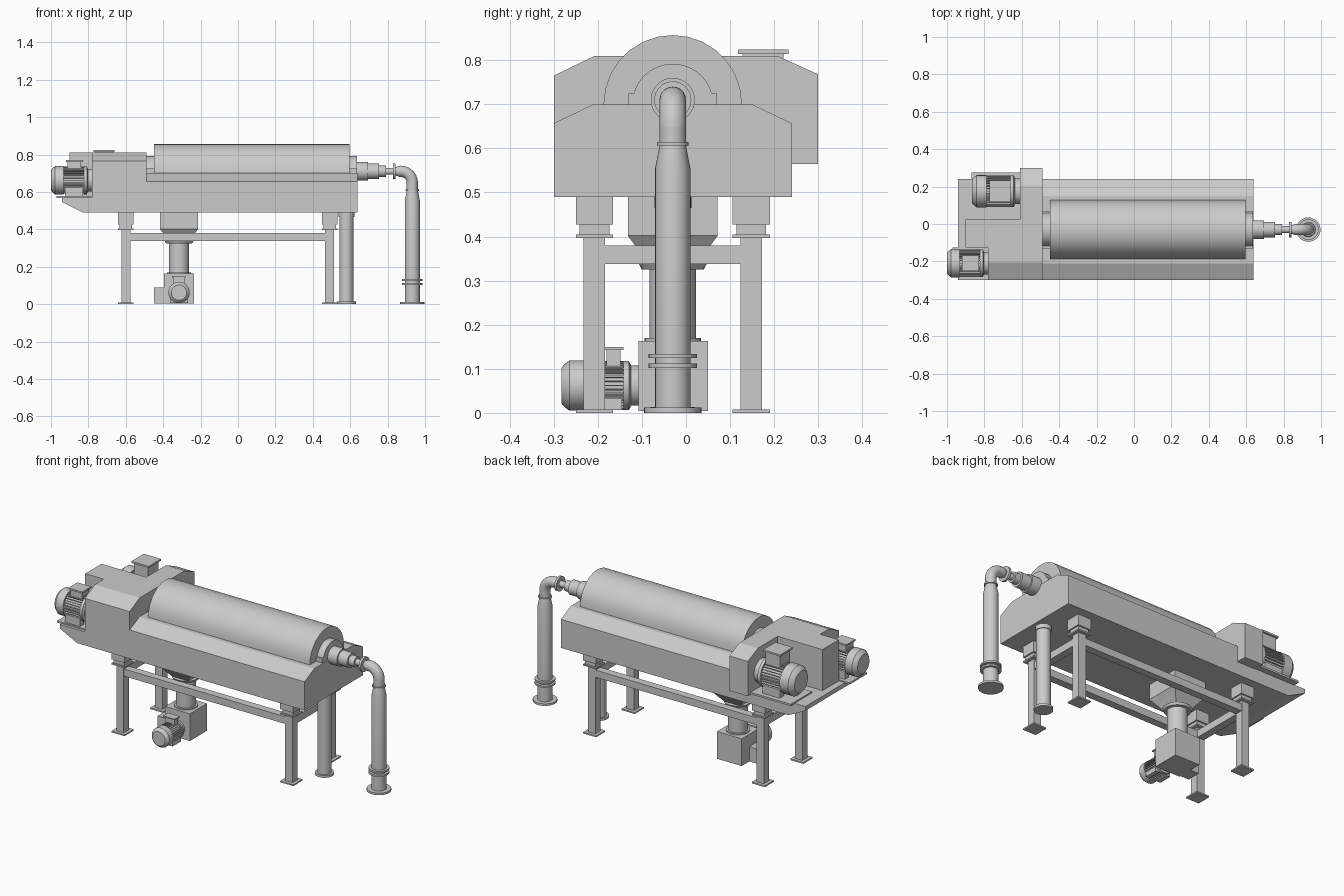
import bpy, bmesh
from math import pi, sin, cos, radians
from mathutils import Matrix, Vector

if "Cube" in bpy.data.objects:
    bpy.data.objects.remove(bpy.data.objects["Cube"])

CY = -0.03  # machine centre line in y


def finish(name, bm, smooth=False):
    bmesh.ops.recalc_face_normals(bm, faces=bm.faces[:])
    me = bpy.data.meshes.new(name)
    bm.to_mesh(me)
    bm.free()
    if smooth:
        me.shade_smooth()
        me.set_sharp_from_angle(angle=radians(32))
    ob = bpy.data.objects.new(name, me)
    bpy.context.collection.objects.link(ob)
    return ob


def add_box(bm, x0, x1, y0, y1, z0, z1, m=Matrix()):
    mat = m @ Matrix.Translation(((x0 + x1) / 2, (y0 + y1) / 2, (z0 + z1) / 2)) \
        @ Matrix.Diagonal((x1 - x0, y1 - y0, z1 - z0, 1))
    bmesh.ops.create_cube(bm, size=1, matrix=mat)


def box(name, *dims):
    bm = bmesh.new()
    add_box(bm, *dims)
    return finish(name, bm)


def prism(name, pts, a, b, axis='x', smooth=False):
    """Extrude a profile: (y, z) along x, or (x, z) along y."""
    bm = bmesh.new()
    put = (lambda p, t: (t, p[0], p[1])) if axis == 'x' else (lambda p, t: (p[0], t, p[1]))
    lo = [bm.verts.new(put(p, a)) for p in pts]
    hi = [bm.verts.new(put(p, b)) for p in pts]
    bm.faces.new(lo)
    bm.faces.new(hi)
    for i in range(len(pts)):
        j = (i + 1) % len(pts)
        bm.faces.new((lo[i], lo[j], hi[j], hi[i]))
    return finish(name, bm, smooth)


def lathe(name, prof, m, n=32):
    """Revolve (distance, radius) points about local z, with closed ends."""
    bm = bmesh.new()
    rings = [[bm.verts.new(m @ Vector((r * cos(2 * pi * k / n), r * sin(2 * pi * k / n), t)))
              for k in range(n)] for t, r in prof]
    for a, b in zip(rings, rings[1:]):
        for k in range(n):
            bm.faces.new((a[k], a[(k + 1) % n], b[(k + 1) % n], b[k]))
    bm.faces.new(rings[0])
    bm.faces.new(rings[-1])
    return finish(name, bm, True)


def arc(r, z, n, start=0.0):
    return [(CY + r * cos(start + (pi - 2 * start) * i / n),
             z + r * sin(start + (pi - 2 * start) * i / n)) for i in range(n + 1)]


def up(x, y, z=0):
    return Matrix.Translation((x, y, z))


ALONG_X = Matrix.Rotation(pi / 2, 4, 'Y')


def motor(name, m, L, R, box_x, box_w, box_top, foot):
    """Finned electric motor lying along local x, fan end at the origin."""
    lathe(name + "_housing", [(0, R * .72), (L * .04, R * .86), (L * .1, R), (L * .31, R),
                              (L * .31, R * .86), (L * .8, R * .86), (L * .8, R * .98),
                              (L * .87, R * .98), (L * .9, R * .8), (L, R * .8)], m @ ALONG_X)
    bm = bmesh.new()
    for i in range(32):
        add_box(bm, L * .31, L * .8, -R * .025, R * .025, R * .8, R * .97,
                m @ Matrix.Rotation(2 * pi * i / 32, 4, 'X'))
    finish(name + "_fins", bm)
    # terminal box with lid, and mounting feet
    bm = bmesh.new()
    x0, x1 = box_x
    t = R * .12
    add_box(bm, x0 + t, x1 - t, -box_w + t, box_w - t, R * .8, box_top - t, m)
    add_box(bm, x0, x1, -box_w, box_w, box_top - t, box_top, m)
    finish(name + "_terminal_box", bm)
    if foot:
        bm = bmesh.new()
        for s in (-1, 1):
            add_box(bm, L * .34, L * .78, min(s * R * .4, s * R * .85),
                    max(s * R * .4, s * R * .85), -foot, -R * .5, m)
        finish(name + "_feet", bm)


# Base tray with sloped end, and raised trough
prism("base_tray", [(-.83, .49), (.64, .49), (.64, .57), (-.94, .57), (-.94, .545)],
      -.30, .24, 'y')
prism("trough", [(-.30, .56), (-.30, .657), (-.21, .70), (.15, .70), (.24, .657), (.24, .56)],
      -.49, .64)

# Rounded drum cover and bearing blocks
prism("drum_cover", arc(.157, .70, 14), -.45, .595, smooth=True)
for side, a, b in (("left", -.49, -.45), ("right", .595, .635)):
    prism("bearing_" + side, [(.07, .70), (.07, .725)] + arc(.092, .70, 16, .275)
          + [(-.13, .725), (-.13, .70)], a, b, smooth=True)

# Belt guards
prism("belt_guard", [(-.30, .565), (-.30, .765), (-.207, .81), (.207, .81), (.30, .768),
                     (.30, .565)], -.61, -.49)
prism("side_guard", [(-.30, .565), (-.30, .765), (-.207, .81), (.025, .81), (.025, .565)],
      -.78, -.609)
box("rear_guard", -.90, -.779, -.125, .025, .565, .81)

# Drive motors on plates
box("small_motor_plate", -.97, -.78, -.285, -.125, .567, .577)
motor("small_motor", up(-1, -.21, .662), .22, .076, (.08, .17), .042, .108, .086)
box("large_motor_plate", -.87, -.61, .08, .275, .567, .578)
motor("large_motor", up(-.867, .175, .67), .257, .086, (.095, .207), .057, .154, .093)

# Frame legs with feet, pads and mounting blocks
for xn, x in (("left", -.60), ("right", .49)):
    for yn, y in (("front", -.208), ("back", .148)):
        bm = bmesh.new()
        for h, z0, z1 in ((.042, 0, .008), (.024, .008, .397), (.042, .397, .405),
                          (.034, .405, .427), (.042, .427, .492)):
            add_box(bm, x - h, x + h, y - h, y + h, z0, z1)
        finish(f"{yn}_{xn}_leg", bm)
    box(xn + "_cross_beam", x - .022, x + .022, -.186, .126, .338, .38)
for yn, y in (("front", -.208), ("back", .148)):
    box(yn + "_long_beam", -.578, .468, y - .022, y + .022, .338, .38)

# Discharge hopper: square collar tapering to a chute
HX = -.315
bm = bmesh.new()
rings = [[bm.verts.new((HX + sx * h, CY + sy * h, z))
          for sx, sy in ((-1, -1), (1, -1), (1, 1), (-1, 1))]
         for h, z in ((.102, .492), (.102, .402), (.052, .335))]
for a, b in zip(rings, rings[1:]):
    for k in range(4):
        bm.faces.new((a[k], a[(k + 1) % 4], b[(k + 1) % 4], b[k]))
bm.faces.new(rings[0])
bm.faces.new(rings[-1])
finish("hopper", bm)
lathe("chute", [(.16, .064), (.17, .064), (.17, .053), (.325, .053), (.325, .07),
                (.338, .077)], up(HX, CY))

# Pump under the hopper
box("pump_body", -.395, -.235, -.108, .05, .004, .163)
box("pump_side_box", -.45, -.394, -.10, -.02, .004, .09)
motor("pump_motor", up(HX, -.282, .062) @ Matrix.Rotation(pi / 2, 4, 'Z'),
      .175, .057, (.095, .14), .038, .088, .055)

# Drain pipe
lathe("drain_pipe", [(0, .05), (.013, .05), (.013, .038), (.465, .038), (.465, .042),
                     (.492, .042)], up(.58, CY))

# Stepped inlet fitting along the axis
lathe("inlet_fitting", [(.63, .05), (.695, .05), (.695, .042), (.755, .042), (.755, .03),
                        (.79, .03), (.79, .018), (.83, .018), (.83, .042), (.843, .042),
                        (.843, .022), (.865, .03), (.871, .03)],
      up(0, CY, .71) @ ALONG_X)

# Elbow turning down into the feed pipe
PX = .932
bm = bmesh.new()
circ = bmesh.ops.create_circle(bm, segments=32, radius=.03,
                               matrix=up(PX - .062, CY, .71) @ ALONG_X)
bmesh.ops.spin(bm, geom=circ['verts'] + list({e for v in circ['verts'] for e in v.link_edges}),
               cent=(PX - .062, CY, .648), axis=(0, 1, 0), angle=pi / 2, steps=10)
finish("elbow", bm, True)
lathe("feed_pipe", [(0, .065), (.012, .065), (.012, .04), (.102, .04), (.102, .055),
                    (.112, .055), (.112, .04), (.124, .04), (.124, .055), (.134, .055),
                    (.134, .04), (.555, .04), (.605, .03), (.605, .036), (.614, .036),
                    (.614, .03), (.65, .03)], up(PX, CY))
